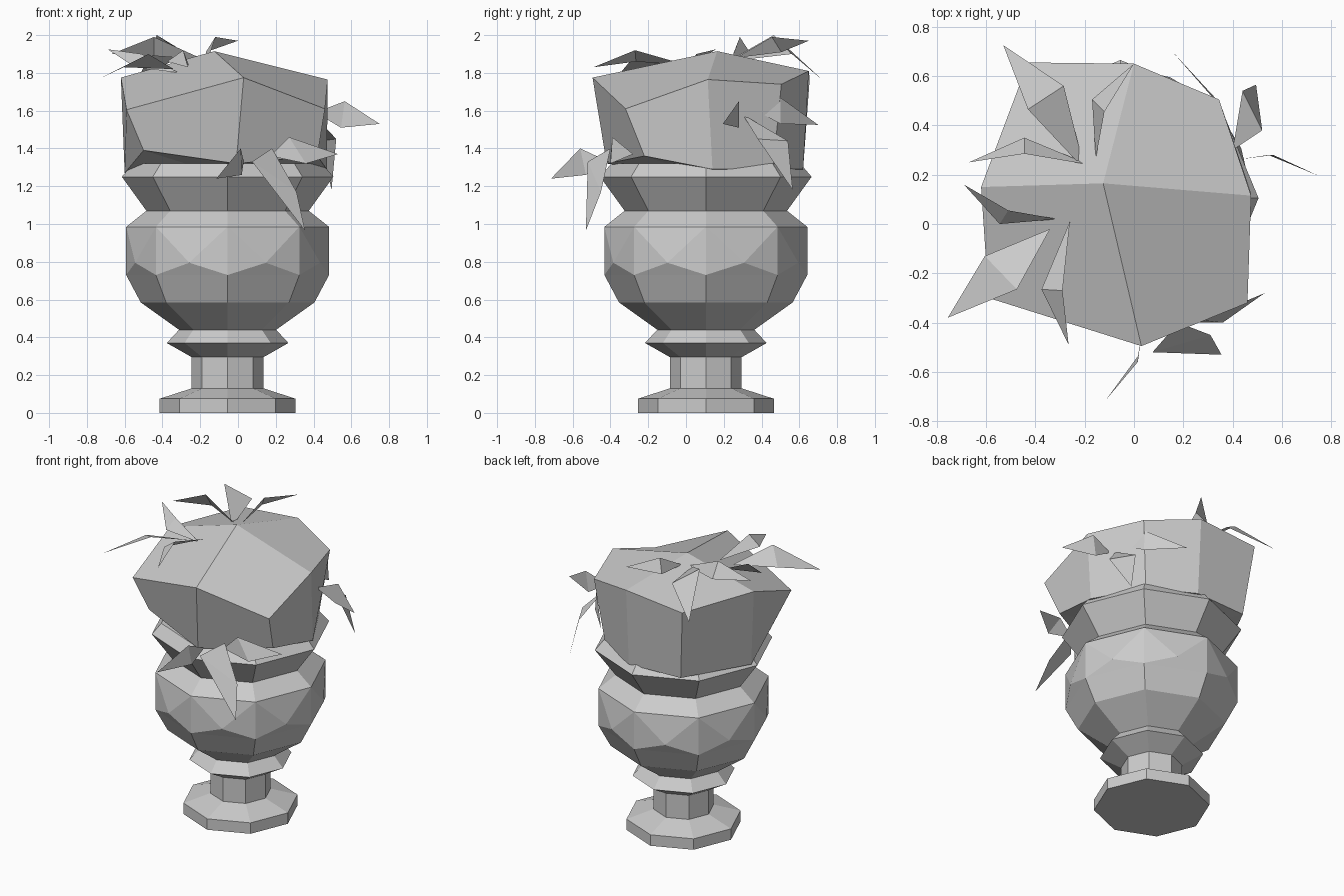
import bpy
import bmesh
from math import cos, sin, pi

default = bpy.data.objects.get("Cube")
if default:
    bpy.data.objects.remove(default)

AXIS_X, AXIS_Y = -0.055, 0.105
SIDES = 8

stone = bpy.data.materials.new("plain grey")
stone.use_nodes = True
stone.diffuse_color = (0.6, 0.6, 0.6, 1)
stone.node_tree.nodes["Principled BSDF"].inputs["Base Color"].default_value = (0.6, 0.6, 0.6, 1)


def finish(bm, name, recalc=True):
    """Turn a bmesh into a flat-shaded object."""
    if recalc:
        bmesh.ops.recalc_face_normals(bm, faces=bm.faces[:])
    mesh = bpy.data.meshes.new(name)
    bm.to_mesh(mesh)
    bm.free()
    mesh.materials.append(stone)
    obj = bpy.data.objects.new(name, mesh)
    bpy.context.collection.objects.link(obj)
    return obj


def ring(bm, radius, z, turn=0.0):
    """Octagon of vertices around the urn axis."""
    angles = [2 * pi * (i + turn) / SIDES for i in range(SIDES)]
    return [bm.verts.new((AXIS_X + radius * cos(a), AXIS_Y + radius * sin(a), z))
            for a in angles]


def bridge(bm, low, high):
    """Quads between two rings of the same size."""
    count = len(low)
    for i in range(count):
        j = (i + 1) % count
        bm.faces.new((low[i], low[j], high[j], high[i]))


def lathe(name, profile):
    """Closed eight-sided turned part from (radius, height) pairs."""
    bm = bmesh.new()
    rings = [ring(bm, r, z) for r, z in profile]
    for low, high in zip(rings, rings[1:]):
        bridge(bm, low, high)
    bm.faces.new(rings[0])
    bm.faces.new(rings[-1])
    return finish(bm, name)


# Pedestal: foot, stem and collar
lathe("foot_and_stem", [(0.36, 0), (0.36, 0.075), (0.19, 0.13), (0.19, 0.295)])
lathe("collar", [(0.19, 0.295), (0.322, 0.37), (0.257, 0.44)])

# Flared rim
lathe("rim", [(0.43, 1.07), (0.56, 1.25), (0.5, 1.32)])

# Bowl, with a raised point in the lower middle of each side panel
bm = bmesh.new()
levels = [ring(bm, r, z) for r, z in
          [(0.257, 0.44), (0.46, 0.585), (0.537, 0.73), (0.537, 0.985), (0.43, 1.07)]]
points = ring(bm, 0.53, 0.795, turn=0.5)
bridge(bm, levels[0], levels[1])
bridge(bm, levels[1], levels[2])
bridge(bm, levels[3], levels[4])
bm.faces.new(levels[0])
bm.faces.new(levels[4])
for i, point in enumerate(points):
    j = (i + 1) % SIDES
    corners = [levels[2][i], levels[2][j], levels[3][j], levels[3][i]]
    for k in range(4):
        bm.faces.new((corners[k], corners[(k + 1) % 4], point))
finish(bm, "bowl")

# Foliage mass: irregular block with a peak, listed anticlockwise from the front
upper = [(0.03, -0.495, 1.775), (0.46, -0.32, 1.61), (0.475, 0.115, 1.765), (0.345, 0.505, 1.74),
         (0, 0.65, 1.81), (-0.43, 0.655, 1.77), (-0.62, 0.15, 1.775), (-0.59, -0.3, 1.605)]
lower = [(-0.01, -0.42, 1.32), (0.42, -0.22, 1.36), (0.47, 0.14, 1.29), (0.29, 0.46, 1.29),
         (0, 0.62, 1.29), (-0.38, 0.6, 1.29), (-0.6, 0.15, 1.27), (-0.5, -0.25, 1.39)]
bm = bmesh.new()
top = [bm.verts.new(p) for p in upper]
bottom = [bm.verts.new(p) for p in lower]
peak = bm.verts.new((-0.125, 0.165, 1.915))
base = bm.verts.new((AXIS_X, AXIS_Y, 1.25))
bridge(bm, bottom, top)
for i in range(0, SIDES, 2):
    bm.faces.new((peak, top[i], top[(i + 1) % SIDES], top[(i + 2) % SIDES]))
for i in range(SIDES):
    bm.faces.new((base, bottom[(i + 1) % SIDES], bottom[i]))
finish(bm, "foliage_mass")


def leaf_cluster(name, leaves):
    """Bent pointed leaves, each given by its root, two side points and tip."""
    bm = bmesh.new()
    for leaf in leaves:
        root, side_a, side_b, tip = [bm.verts.new(p) for p in leaf]
        bm.faces.new((root, side_a, side_b))
        bm.faces.new((side_b, side_a, tip))
        bm.normal_update()
    return finish(bm, name, recalc=False)


# Leaves on the crown
leaf_cluster("crown_leaves", [
    [(-0.2, 0.22, 1.86), (-0.43, 0.465, 2), (-0.285, 0.56, 1.9), (-0.53, 0.725, 1.76)],
    [(-0.18, 0.24, 1.87), (-0.445, 0.285, 1.99), (-0.445, 0.35, 1.89), (-0.67, 0.25, 1.9)],
    [(-0.31, 0.02, 1.8), (-0.545, 0, 1.83), (-0.51, 0.055, 1.9), (-0.69, 0.16, 1.925)],
    [(-0.34, -0.02, 1.82), (-0.605, -0.13, 1.83), (-0.475, -0.265, 1.9), (-0.755, -0.38, 1.76)],
    [(-0.26, 0.01, 1.84), (-0.375, -0.265, 1.86), (-0.29, -0.27, 1.92), (-0.265, -0.49, 1.83)],
    [(-0.155, 0.265, 1.88), (-0.17, 0.505, 1.91), (-0.12, 0.455, 1.99), (0, 0.65, 1.97)],
])

# Leaves drooping over the front
leaf_cluster("front_leaves", [
    [(0.18, -0.4, 1.4), (0.075, -0.52, 1.33), (0.31, -0.45, 1.17), (0.355, -0.53, 0.965)],
    [(0.03, -0.41, 1.33), (0.015, -0.56, 1.4), (0.02, -0.53, 1.26), (-0.115, -0.715, 1.24)],
    [(0.17, -0.4, 1.36), (0.27, -0.39, 1.46), (0.36, -0.4, 1.32), (0.53, -0.28, 1.37)],
])

# Leaves on the left side
leaf_cluster("side_leaves", [
    [(0.41, 0.26, 1.59), (0.565, 0.28, 1.65), (0.545, 0.28, 1.51), (0.75, 0.195, 1.53)],
    [(0.4, 0.3, 1.58), (0.52, 0.38, 1.45), (0.44, 0.54, 1.44), (0.495, 0.565, 1.18)],
    [(0.38, 0.37, 1.6), (0.33, 0.5, 1.67), (0.34, 0.5, 1.53), (0.155, 0.7, 1.525)],
])
